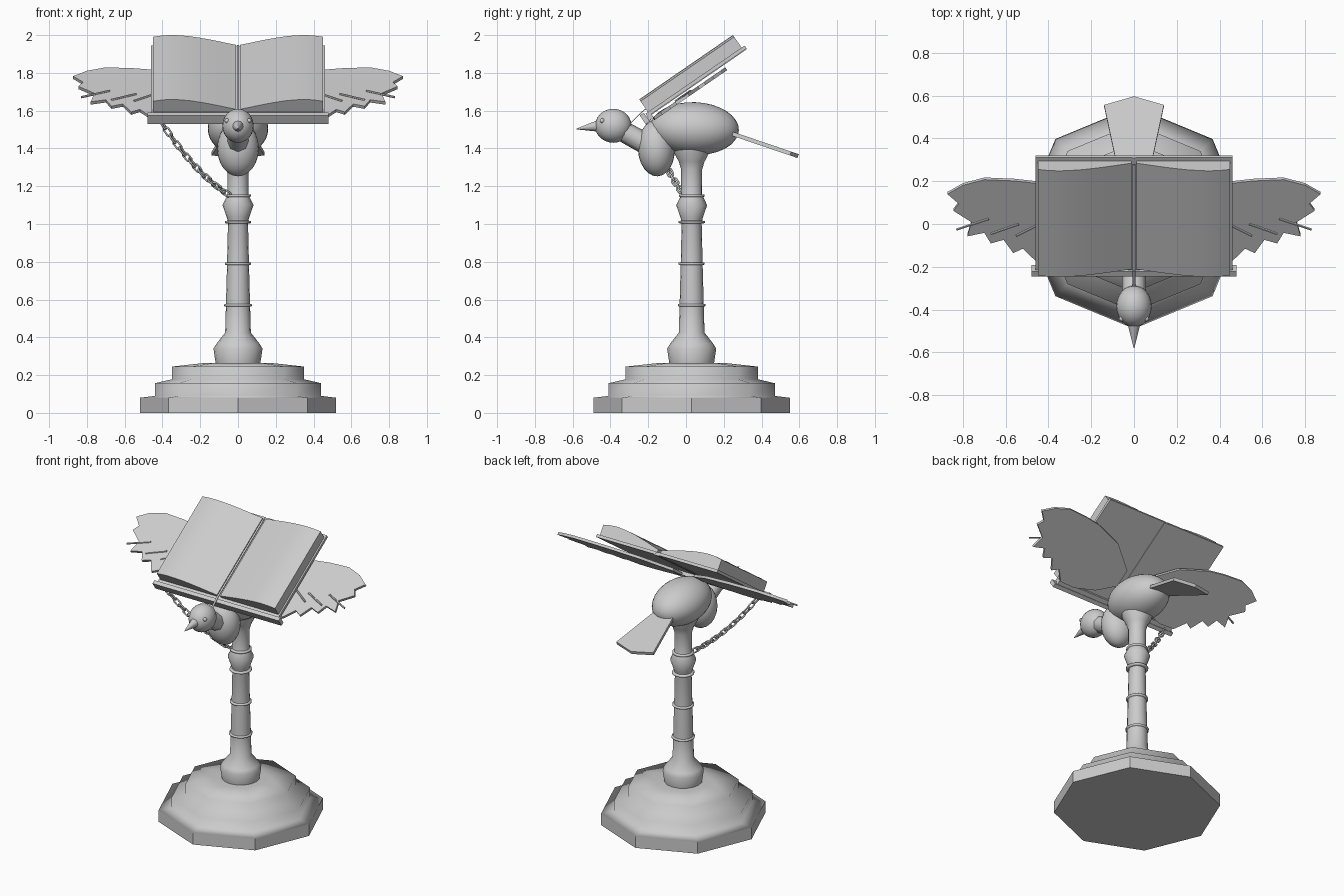
import bpy, bmesh, math
from mathutils import Vector, Matrix

if "Cube" in bpy.data.objects:
    bpy.data.objects.remove(bpy.data.objects["Cube"])

MAT = bpy.data.materials.new("stone grey")
MAT.diffuse_color = (0.6, 0.6, 0.6, 1)
MAT.use_nodes = True
MAT.node_tree.nodes["Principled BSDF"].inputs["Base Color"].default_value = MAT.diffuse_color
CY = 0.03                                  # column axis in y
TILT = math.radians(34.5)
C, S = math.cos(TILT), math.sin(TILT)


def slope(x, u, n):
    """Point on the tilted desk: u runs up the slope, n out of it."""
    return Vector((x, u * C - n * S, u * S + n * C))


def finish(name, bm, angle=40):
    bmesh.ops.recalc_face_normals(bm, faces=bm.faces)
    me = bpy.data.meshes.new(name)
    bm.to_mesh(me)
    bm.free()
    me.materials.append(MAT)
    if angle:
        me.shade_smooth()
        if angle < 180:
            me.set_sharp_from_angle(angle=math.radians(angle))
    ob = bpy.data.objects.new(name, me)
    bpy.context.collection.objects.link(ob)
    return ob


def lathe(name, profile, sides, angle=40):
    bm = bmesh.new()
    rings = [[bm.verts.new((r * math.cos(2 * math.pi * i / sides),
                            CY + r * math.sin(2 * math.pi * i / sides), z))
              for i in range(sides)] for r, z in profile]
    for a, b in zip(rings, rings[1:]):
        for i in range(sides):
            j = (i + 1) % sides
            bm.faces.new((a[i], a[j], b[j], b[i]))
    bm.faces.new(rings[0])
    bm.faces.new(rings[-1])
    return finish(name, bm, angle)


def ball(name, loc, radii, tilt=0, seg=24):
    bm = bmesh.new()
    m = Matrix.Translation(loc) @ Matrix.Rotation(tilt, 4, 'X') @ Matrix.Diagonal((*radii, 1))
    bmesh.ops.create_uvsphere(bm, u_segments=seg, v_segments=seg // 2, radius=1, matrix=m)
    return finish(name, bm, 180)


def cone(name, a, b, r1, r2, sides):
    a, b = Vector(a), Vector(b)
    bm = bmesh.new()
    m = Matrix.Translation((a + b) / 2) @ (b - a).to_track_quat('Z', 'Y').to_matrix().to_4x4()
    bmesh.ops.create_cone(bm, cap_ends=True, segments=sides, radius1=r1, radius2=r2,
                          depth=(b - a).length, matrix=m)
    return finish(name, bm, 50)


def prism(name, bottom, offset, angle=30):
    """Polygon extruded along an offset vector."""
    bm = bmesh.new()
    lo = [bm.verts.new(p) for p in bottom]
    hi = [bm.verts.new(Vector(p) + offset) for p in bottom]
    bm.faces.new(lo)
    bm.faces.new(hi)
    for i in range(len(lo)):
        j = (i + 1) % len(lo)
        bm.faces.new((lo[i], lo[j], hi[j], hi[i]))
    return finish(name, bm, angle)


def slab(name, x0, x1, u0, u1, n0, n1):
    pts = [slope(x, u, n0) for x, u in ((x0, u0), (x1, u0), (x1, u1), (x0, u1))]
    return prism(name, pts, slope(0, 0, n1 - n0), 0)


# Octagonal base: flat plinth with soft stepped tiers
lathe("base_plinth", [(0.52, 0), (0.52, 0.08)], 8, 0)
lathe("base_steps", [(0.52, 0.08), (0.44, 0.09), (0.44, 0.157), (0.35, 0.178),
                     (0.35, 0.245), (0.17, 0.265)], 8, 180)

# Column
lathe("column", [(0.118, 0.26), (0.13, 0.34), (0.115, 0.365), (0.068, 0.425), (0.064, 0.57),
                 (0.058, 0.79), (0.053, 1.01), (0.058, 1.03), (0.082, 1.10), (0.06, 1.145),
                 (0.055, 1.16), (0.056, 1.29), (0.068, 1.33), (0.095, 1.38), (0.1, 1.42)], 16, 50)
for i, (r, z) in enumerate(((0.073, 0.57), (0.069, 0.79), (0.07, 1.01), (0.068, 1.15))):
    lathe("column_ring_%d" % i, [(r - 0.015, z - 0.008), (r, z - 0.005), (r, z + 0.005),
                                 (r - 0.015, z + 0.008)], 16, 180)

# Bird
ball("bird_body", (0, 0.045, 1.505), (0.16, 0.235, 0.14), -0.04, 32)
ball("bird_breast", (0, -0.157, 1.4), (0.11, 0.098, 0.148), 0.05)
cone("bird_neck", (0, -0.14, 1.385), (0, -0.35, 1.5), 0.058, 0.055, 8)
ball("bird_head", (0, -0.385, 1.52), (0.083, 0.097, 0.09))
cone("bird_beak", (0, -0.455, 1.52), (0, -0.58, 1.503), 0.033, 0.002, 12)
for s in (-1, 1):
    ball("bird_eye", (s * 0.058, -0.443, 1.547), (0.013, 0.013, 0.013), 0, 12)
tail = [(-0.065, 0.2), (0.065, 0.2), (0.14, 0.55), (0, 0.59), (-0.14, 0.55)]
prism("bird_tail", [(x, y, 1.465 - 0.34 * (y - 0.25)) for x, y in tail], Vector((0, 0.007, 0.02)), 0)

# Spread wings under the desk, with raised feather edges
wing = [(0.08, 0.98), (0.25, 1.12), (0.45, 1.185), (0.56, 1.2), (0.70, 1.207), (0.80, 1.175),
        (0.873, 1.125), (0.82, 1.07), (0.845, 1.03), (0.76, 0.965), (0.78, 0.885), (0.70, 0.905),
        (0.67, 0.845), (0.61, 0.865), (0.565, 0.79), (0.52, 0.815), (0.46, 0.745), (0.35, 0.74),
        (0.2, 0.78), (0.08, 0.86)]
quills = [(0.68, 0.985, 0.83, 0.925), (0.54, 0.955, 0.67, 0.9), (0.45, 0.95, 0.55, 0.89)]
for s in (-1, 1):
    prism("wing", [slope(s * x, u, 1.372) for x, u in wing], slope(0, 0, 0.018), 0)
    for x0, u0, x1, u1 in quills:
        cone("wing_quill", slope(s * x0, u0, 1.392), slope(s * x1, u1, 1.392), 0.006, 0.006, 6)

# Desk ledge and open book
slab("desk_ledge", -0.48, 0.48, 0.69, 0.716, 1.38, 1.436)
slab("ledge_board", -0.46, 0.46, 0.70, 0.745, 1.385, 1.41)
slab("book_spine", -0.02, 0.02, 0.72, 1.355, 1.404, 1.425)
section = [(0.012, 1.425), (0.012, 1.445), (0.05, 1.454), (0.1, 1.467), (0.15, 1.479), (0.2, 1.49),
           (0.25, 1.499), (0.3, 1.505), (0.35, 1.508), (0.4, 1.505), (0.45, 1.496), (0.45, 1.425)]
for s in (-1, 1):
    slab("book_cover", s * 0.008, s * 0.46, 0.72, 1.357, 1.408, 1.427)
    prism("book_pages", [slope(s * x, 0.736, n) for x, n in section], slope(0, 0.602, 0))

# Ribbon bookmark lying in the gutter and hanging to the bird's neck
slab("ribbon", -0.006, 0.006, 0.73, 1.33, 1.444, 1.448)
a, b = slope(0, 0.732, 1.446), Vector((0, -0.29, 1.535))
w = Vector((0.006, 0, 0))
prism("ribbon_end", [a - w, a + w, b + w, b - w], Vector((0, -0.003, 0.003)), 0)

# Chain from the ledge to the column
def chain_point(t):
    p = Vector((-0.41, -0.2, 1.545)).lerp(Vector((-0.05, -0.01, 1.155)), t)
    p.z -= 0.16 * t * (1 - t)
    return p


def link(name, mid, direction, twist, half=0.014, r=0.014, wire=0.0055):
    """Stadium-shaped ring swept with a small round wire."""
    bm = bmesh.new()
    m = (Matrix.Translation(mid) @ direction.to_track_quat('X', 'Z').to_matrix().to_4x4()
         @ Matrix.Rotation(twist, 4, 'X'))
    n, k = 16, 6
    rings = []
    for i in range(n):
        t = 2 * math.pi * (i + 0.5) / n
        out = Vector((math.cos(t), math.sin(t), 0))
        c = out * r + Vector((math.copysign(half, out.x), 0, 0))
        rings.append([bm.verts.new(m @ (c + wire * (out * math.cos(f) + Vector((0, 0, math.sin(f))))))
                      for f in (2 * math.pi * j / k for j in range(k))])
    for i in range(n):
        p, q = rings[i], rings[(i + 1) % n]
        for j in range(k):
            bm.faces.new((p[j], p[(j + 1) % k], q[(j + 1) % k], q[j]))
    finish(name, bm, 180)


LINKS = 14
for i in range(LINKS):
    t0, t1 = chain_point(i / LINKS), chain_point((i + 1) / LINKS)
    link("chain_link_%02d" % i, (t0 + t1) / 2, t1 - t0, math.pi / 4 + (i % 2) * math.pi / 2)
